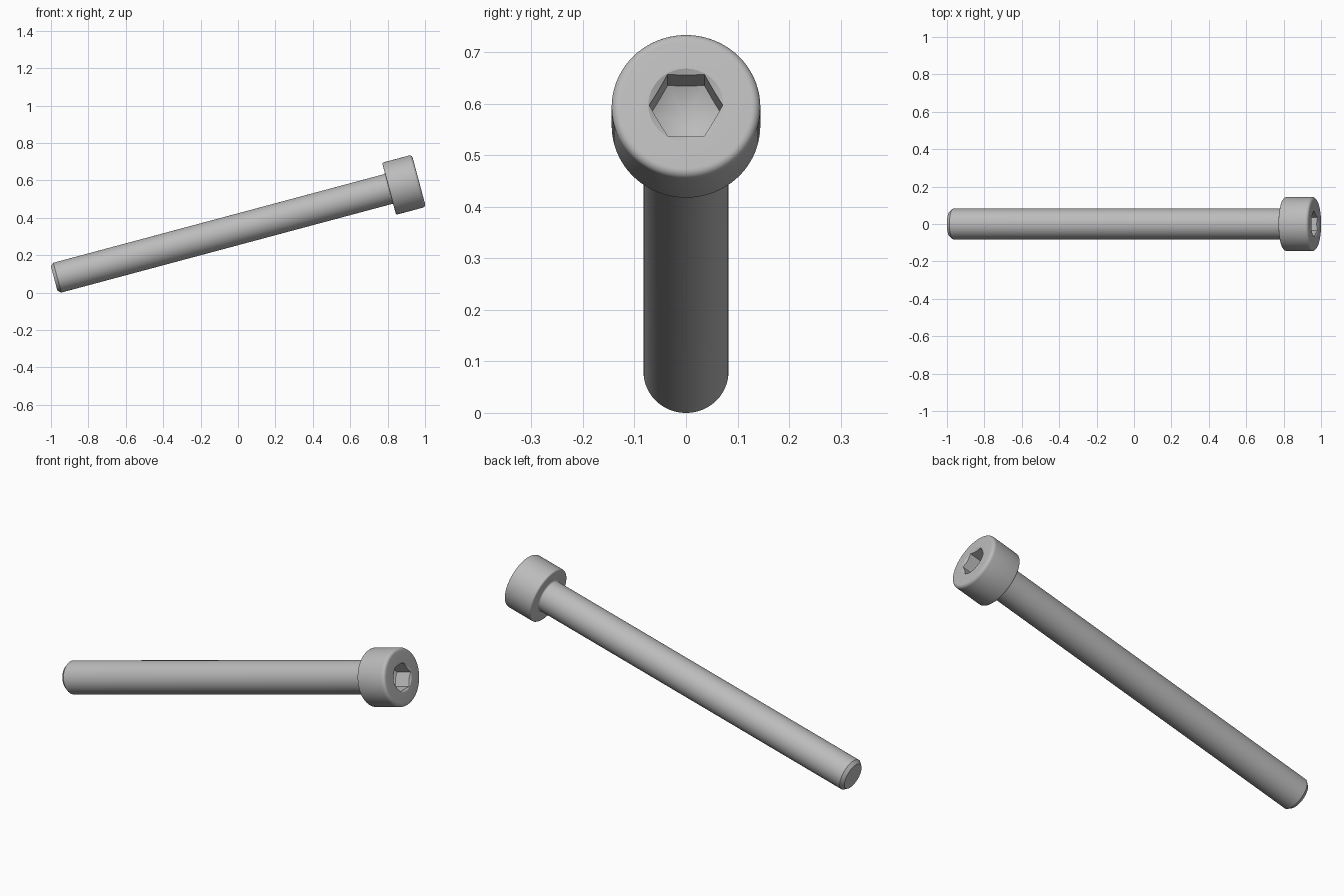
import bpy, bmesh, math
from mathutils import Matrix

SEGMENTS = 96
UNIT = 0.0412          # size of one millimetre of the bolt
LENGTH, HEAD = 45, 4   # shank length and head height
SHANK_R, HEAD_R = 2.0, 3.5
HEX_FLAT, SOCKET_R = 1.5, 1.77

cube = bpy.data.objects.get("Cube")
if cube:
    bpy.data.objects.remove(cube, do_unlink=True)

steel = bpy.data.materials.new("grey steel")
steel.use_nodes = True
colour = (0.5, 0.5, 0.5, 1)
steel.diffuse_color = colour
steel.node_tree.nodes["Principled BSDF"].inputs["Base Color"].default_value = colour

# Bolt axis leans 15 degrees up towards +x
placement = (Matrix.Translation((-0.983, 0, 0.075))
             @ Matrix.Rotation(math.radians(75), 4, 'Y')
             @ Matrix.Scale(UNIT, 4))


def lathe(name, profile):
    """Revolve (radius, height) points; a point may also be a function of the angle."""
    bm = bmesh.new()
    rings = []
    for point in profile:
        ring = []
        for i in range(SEGMENTS):
            a = math.tau * i / SEGMENTS
            r, h = point(a) if callable(point) else point
            ring.append(bm.verts.new((r * math.cos(a), r * math.sin(a), h)))
        rings.append(ring)
    for low, high in zip(rings, rings[1:]):
        for i in range(SEGMENTS):
            j = (i + 1) % SEGMENTS
            bm.faces.new((low[i], low[j], high[j], high[i]))
    bmesh.ops.remove_doubles(bm, verts=bm.verts, dist=1e-5)
    bm.transform(placement)
    bmesh.ops.recalc_face_normals(bm, faces=bm.faces)
    mesh = bpy.data.meshes.new(name)
    bm.to_mesh(mesh)
    bm.free()
    mesh.materials.append(steel)
    obj = bpy.data.objects.new(name, mesh)
    bpy.context.collection.objects.link(obj)
    bpy.ops.object.select_all(action='DESELECT')
    obj.select_set(True)
    bpy.context.view_layer.objects.active = obj
    bpy.ops.object.shade_smooth_by_angle(angle=math.radians(25))


def arc(r, h, size, start, end, steps=8):
    """Quarter-round points for a fillet in the profile."""
    angles = [math.radians(start + (end - start) * k / steps) for k in range(steps + 1)]
    return [(r + size * math.cos(a), h + size * math.sin(a)) for a in angles]


def hex_radius(a):
    sector = math.pi / 3
    return HEX_FLAT / math.cos((a + sector / 2) % sector - sector / 2)


TOP = LENGTH + HEAD
SLOPE = math.tan(math.radians(30))


# Socket rim and floor follow shallow cones where they meet the hexagon
def socket_rim(a):
    r = hex_radius(a)
    return r, TOP - (SOCKET_R - r) * SLOPE


def socket_floor(a):
    r = hex_radius(a)
    return r, TOP - 2 - (SOCKET_R - r) * SLOPE


# Shank with chamfered tip and a small fillet under the head
lathe("shank", [(0, 0), (1.65, 0), (SHANK_R, 0.43)]
      + arc(SHANK_R + 0.2, LENGTH - 0.2, 0.2, 180, 90))

# Cap head with rounded top edge, hexagonal socket and drilled floor
lathe("head", [(SHANK_R + 0.2, LENGTH)]
      + arc(HEAD_R - 0.2, LENGTH + 0.2, 0.2, -90, 0, 4)
      + arc(HEAD_R - 0.4, TOP - 0.4, 0.4, 0, 90)
      + [(SOCKET_R, TOP), socket_rim, socket_floor,
         (0, TOP - 2 - SOCKET_R * SLOPE)])
